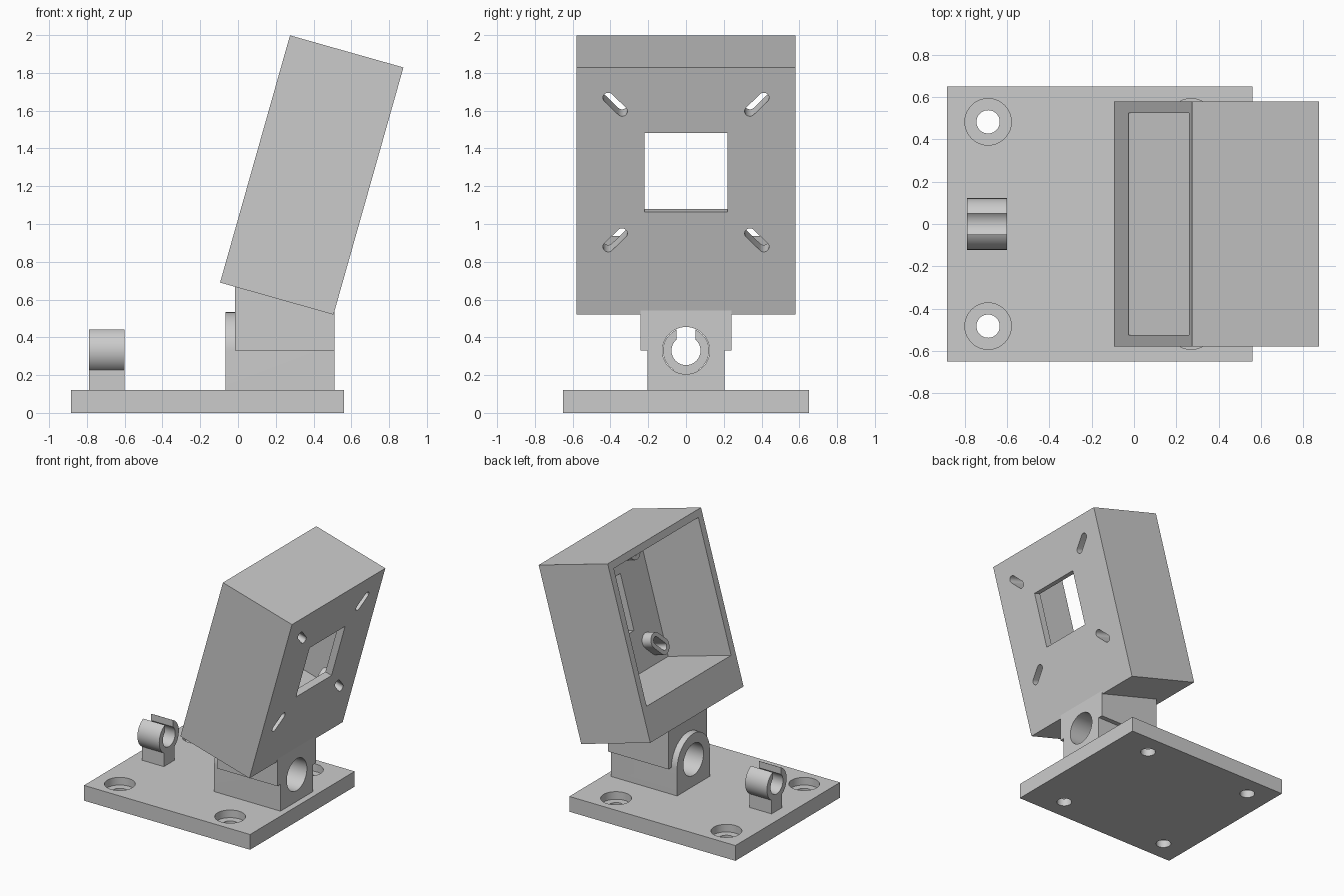
import bpy
import bmesh
from math import sin, cos, pi, radians
from mathutils import Matrix

if "Cube" in bpy.data.objects:
    bpy.data.objects.remove(bpy.data.objects["Cube"])

grey = bpy.data.materials.new("plain_grey")
grey.use_nodes = True
COLOUR = (0.6, 0.6, 0.6, 1)
grey.diffuse_color = COLOUR
grey.node_tree.nodes["Principled BSDF"].inputs["Base Color"].default_value = COLOUR


def arc(cx, cy, r, start=0, end=360, n=48):
    """Points on an arc; a full turn leaves out the repeated last point."""
    count = n if end - start == 360 else n + 1
    turn = [radians(start + (end - start) * i / n) for i in range(count)]
    return [(cx + r * cos(t), cy + r * sin(t)) for t in turn]


def rect(x0, x1, y0, y1):
    return [(x0, y0), (x1, y0), (x1, y1), (x0, y1)]


def stadium(cx, cy, r, half, angle):
    """Slot outline with round ends, lying at the given angle."""
    dx, dy = half * cos(radians(angle)), half * sin(radians(angle))
    return (arc(cx + dx, cy + dy, r, angle - 90, angle + 90, 12)
            + arc(cx - dx, cy - dy, r, angle + 90, angle + 270, 12))


def prism(name, outline, axis, lo, hi):
    """Extrude an outline along x, y or z."""
    place = {"x": lambda p, q, a: (a, p, q),
             "y": lambda p, q, a: (p, a, q),
             "z": lambda p, q, a: (p, q, a)}[axis]
    bm = bmesh.new()
    low = [bm.verts.new(place(p, q, lo)) for p, q in outline]
    high = [bm.verts.new(place(p, q, hi)) for p, q in outline]
    bm.faces.new(low)
    bm.faces.new(high)
    for i in range(len(low)):
        j = (i + 1) % len(low)
        bm.faces.new((low[i], low[j], high[j], high[i]))
    bmesh.ops.recalc_face_normals(bm, faces=bm.faces)
    mesh = bpy.data.meshes.new(name)
    bm.to_mesh(mesh)
    bm.free()
    mesh.materials.append(grey)
    obj = bpy.data.objects.new(name, mesh)
    bpy.context.collection.objects.link(obj)
    return obj


def select(obj):
    bpy.ops.object.select_all(action="DESELECT")
    obj.select_set(True)
    bpy.context.view_layer.objects.active = obj


def combine(obj, other, operation="DIFFERENCE"):
    """Apply a boolean and drop the helper."""
    mod = obj.modifiers.new("cut", "BOOLEAN")
    mod.operation = operation
    mod.solver = "EXACT"
    mod.object = other
    select(obj)
    bpy.ops.object.modifier_apply(modifier=mod.name)
    bpy.data.objects.remove(other)


def finish(obj):
    select(obj)
    bpy.ops.object.shade_smooth_by_angle(angle=radians(30))


# Base plate with four counterbored screw holes
base = prism("base_plate", rect(-0.885, 0.56, -0.65, 0.65), "z", 0, 0.12)
for x in (-0.69, 0.27):
    for y in (-0.483, 0.483):
        combine(base, prism("bore", arc(x, y, 0.11), "z", 0.06, 0.2))
        combine(base, prism("hole", arc(x, y, 0.055), "z", -0.1, 0.2))
finish(base)

# Open cable clip on a short post
AXIS_Z = 0.33
clip = prism("clip", arc(0, AXIS_Z, 0.122), "x", -0.79, -0.6)
combine(clip, prism("post", rect(-0.065, 0.065, 0.11, AXIS_Z), "x", -0.79, -0.6), "UNION")
combine(clip, prism("bore", arc(0, AXIS_Z, 0.077), "x", -1, 0))
combine(clip, prism("gap", rect(-0.05, 0.05, AXIS_Z, 0.6), "x", -1, 0))
finish(clip)

# Round-topped hinge block joined to the wider neck, bored through
hinge = prism("hinge_block",
              [(-0.203, 0.11)] + [(0.203, 0.11)] + arc(0, AXIS_Z, 0.203, 0, 180),
              "x", -0.065, 0.512)
neck = [(-0.015, AXIS_Z), (0.512, AXIS_Z), (0.512, 0.55), (-0.015, 0.7)]
combine(hinge, prism("neck", neck, "y", -0.24, 0.24), "UNION")
combine(hinge, prism("bore", arc(0, AXIS_Z, 0.125), "x", -0.5, 1))
finish(hinge)

# Tilted housing, open at the back, modelled upright first
DEPTH, HEIGHT, WALL, MID = 0.624, 1.36, 0.055, 0.783
INNER = DEPTH - WALL
housing = prism("housing", rect(-0.58, 0.58, 0, HEIGHT), "x", 0, DEPTH)
combine(housing, prism("cavity", rect(-0.525, 0.525, 0.257, HEIGHT - WALL), "x", -0.2, INNER))

# Slotted bosses toward the four corners
for sy in (-1, 1):
    for sz in (-1, 1):
        y, z, angle = sy * 0.375, MID + sz * 0.373, 45 * sy * sz
        boss = prism("boss", stadium(y, z, 0.06, 0.052, angle), "x", INNER - 0.08, INNER + 0.02)
        combine(housing, boss, "UNION")
        combine(housing, prism("slot", stadium(y, z, 0.028, 0.052, angle), "x", 0.3, 0.8))

# Square window through the front wall
combine(housing, prism("window", rect(-0.22, 0.22, MID - 0.217, MID + 0.217), "x", 0.4, 0.8))
housing.data.transform(Matrix.Translation((-0.095, 0, 0.69)) @ Matrix.Rotation(radians(15.8), 4, "Y"))
finish(housing)
